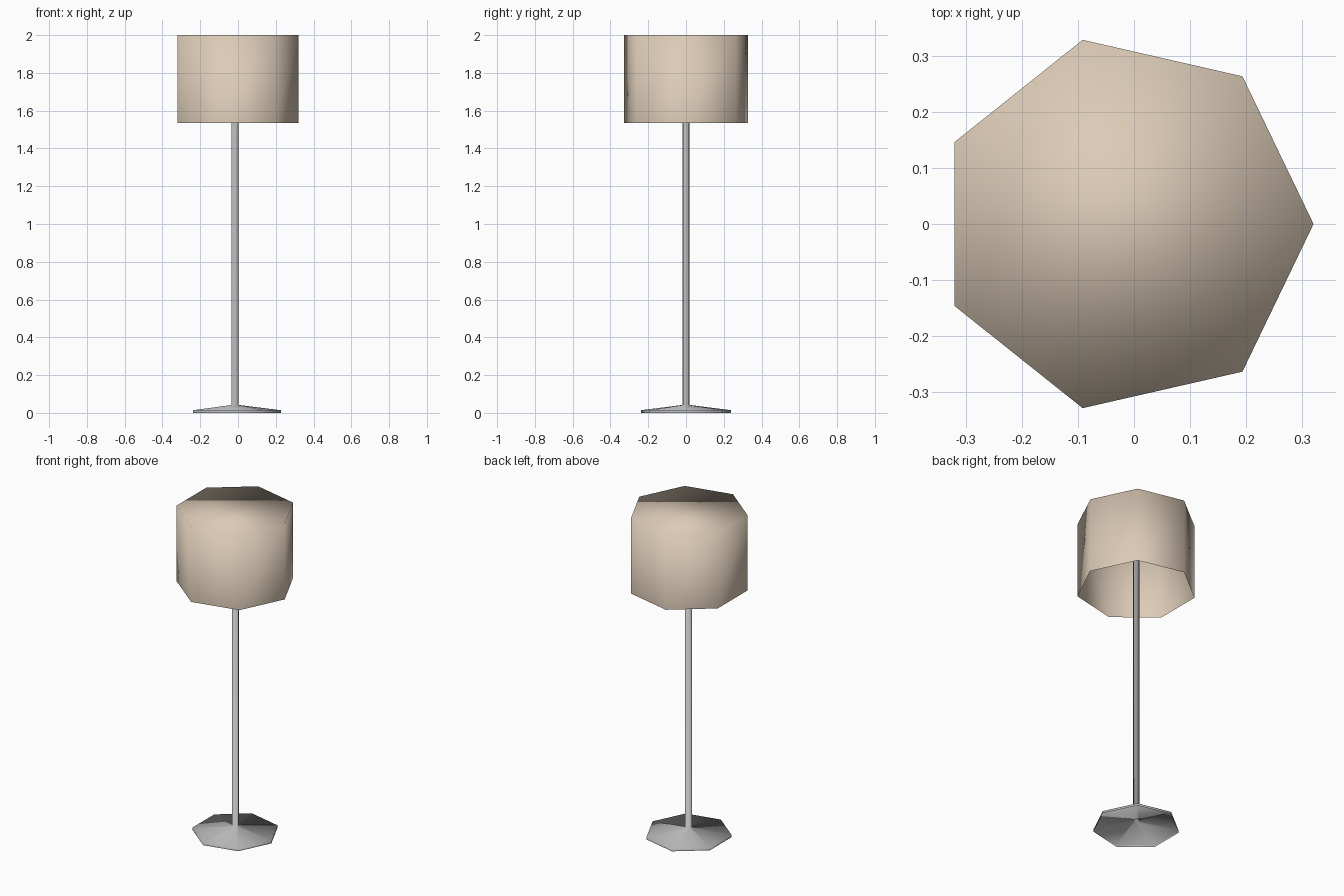
import bpy, bmesh, math

if "Cube" in bpy.data.objects:
    bpy.data.objects.remove(bpy.data.objects["Cube"])

SIDES = 7
CX = -0.0166  # lamp axis, so the seven-sided shade is centred on x


def material(name, rgb):
    m = bpy.data.materials.new(name)
    m.diffuse_color = (*rgb, 1)
    m.use_nodes = True
    m.node_tree.nodes["Principled BSDF"].inputs["Base Color"].default_value = m.diffuse_color
    return m


def lathe(name, profile, mat, cap_top=False):
    """Sweep (radius, z) points, listed bottom to top, round the lamp axis."""
    bm = bmesh.new()
    rings = []
    for r, z in profile:
        rings.append([bm.verts.new((CX + r * math.cos(2 * math.pi * i / SIDES),
                                    r * math.sin(2 * math.pi * i / SIDES), z))
                      for i in range(SIDES)])
    for lo, hi in zip(rings, rings[1:]):
        for i in range(SIDES):
            j = (i + 1) % SIDES
            bm.faces.new((lo[i], lo[j], hi[j], hi[i]))
    if cap_top:
        bm.faces.new(rings[-1])
    for f in bm.faces:
        f.smooth = True
    mesh = bpy.data.meshes.new(name)
    bm.to_mesh(mesh)
    bm.free()
    mesh.materials.append(mat)
    obj = bpy.data.objects.new(name, mesh)
    bpy.context.collection.objects.link(obj)
    return obj


metal = material("grey metal", (0.47, 0.47, 0.47))
fabric = material("beige fabric", (0.72, 0.60, 0.475))

# Hollow flared foot running into the thin pole, which ends inside the shade
lathe("stand", [(0.2455, 0.0), (0.2455, 0.014), (0.019, 0.042), (0.019, 1.97)],
      metal, cap_top=True)

# Drum shade: open below, closed on top, smooth over the rim
lathe("shade", [(0.3366, 1.535), (0.3366, 2.0)], fabric, cap_top=True)
